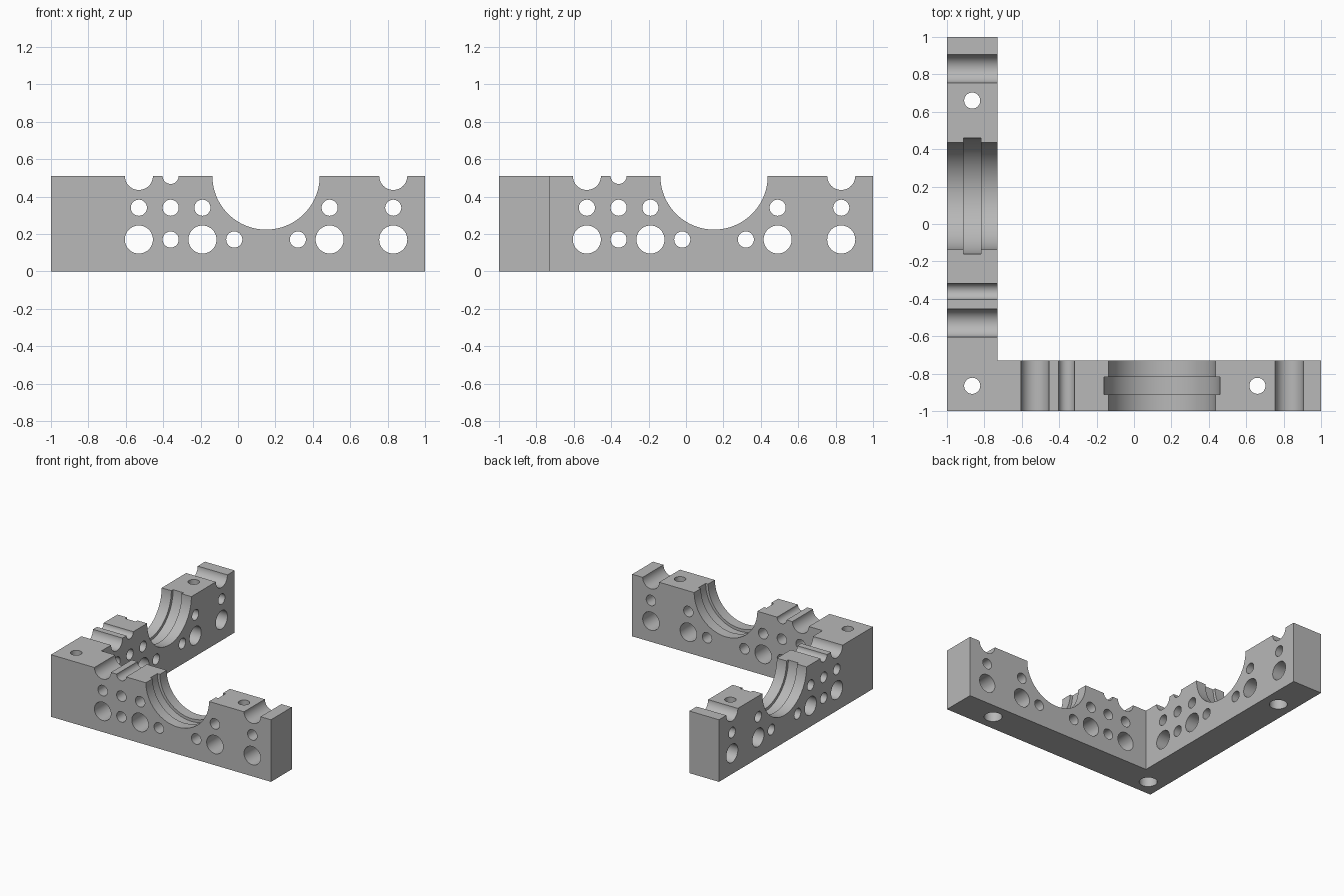
import bpy
import bmesh
import math
from mathutils import Vector

if "Cube" in bpy.data.objects:
    bpy.data.objects.remove(bpy.data.objects["Cube"], do_unlink=True)

HEIGHT = 0.51
INNER = -0.73            # inner face of both arms
MID = (INNER - 1) / 2    # centre line of both arms
OUT, IN = -1.05, INNER + 0.05
SMALL, LARGE = 0.043, 0.075

grey = bpy.data.materials.new("machined grey")
grey.use_nodes = True
grey.diffuse_color = (0.48, 0.48, 0.48, 1)
grey.node_tree.nodes["Principled BSDF"].inputs["Base Color"].default_value = grey.diffuse_color


def make_object(name, bm):
    bmesh.ops.recalc_face_normals(bm, faces=bm.faces)
    mesh = bpy.data.meshes.new(name)
    bm.to_mesh(mesh)
    bm.free()
    obj = bpy.data.objects.new(name, mesh)
    bpy.context.collection.objects.link(obj)
    mesh.materials.append(grey)
    return obj


def stepped_bore(bm, steps, place, sides=64):
    """Closed round cutter: steps are (distance along axis, radius)."""
    rings = []
    for t, r in steps:
        angles = [2 * math.pi * i / sides for i in range(sides)]
        rings.append([bm.verts.new(place(r * math.cos(a), r * math.sin(a), t)) for a in angles])
    for low, high in zip(rings, rings[1:]):
        for i in range(sides):
            j = (i + 1) % sides
            bm.faces.new((low[i], low[j], high[j], high[i]))
    bm.faces.new(rings[0])
    bm.faces.new(rings[-1])


# L-shaped block
bm = bmesh.new()
outline = [(-1, -1), (1, -1), (1, INNER), (INNER, INNER), (INNER, 1), (-1, 1)]
base = bm.faces.new([bm.verts.new((x, y, 0)) for x, y in outline])
top = bmesh.ops.extrude_face_region(bm, geom=[base])["geom"]
bmesh.ops.translate(bm, vec=(0, 0, HEIGHT), verts=[g for g in top if isinstance(g, bmesh.types.BMVert)])
block = make_object("corner_bearing_block", bm)

# Cross bores and open top channels: position along arm, height, radius
bores = [(s, 0.34, SMALL) for s in (-0.53, -0.36, -0.19, 0.49, 0.83)]
bores += [(s, 0.17, LARGE) for s in (-0.53, -0.19, 0.49, 0.83)]
bores += [(s, 0.17, SMALL) for s in (-0.36, -0.02, 0.32)]
bores += [(-0.53, HEIGHT, LARGE), (-0.36, HEIGHT, SMALL), (0.83, HEIGHT, LARGE)]

bm = bmesh.new()
for swap in (False, True):
    def arm(s, z):
        def place(u, v, t):
            return Vector((t, s + u, z + v) if swap else (s + u, t, z + v))
        return place

    for s, z, r in bores:
        stepped_bore(bm, [(OUT, r), (IN, r)], arm(s, z))

    # Bearing seat with its retaining groove
    seat, groove = 0.287, 0.31
    stepped_bore(bm, [(OUT, seat), (MID - 0.047, seat), (MID - 0.047, groove),
                      (MID + 0.047, groove), (MID + 0.047, seat), (IN, seat)],
                 arm(0.15, HEIGHT), sides=128)

# Vertical bolt holes, counterbored from below
for cx, cy in ((MID, MID), (0.66, MID), (MID, 0.66)):
    stepped_bore(bm, [(-0.05, 0.068), (0.1, 0.068), (0.1, SMALL), (HEIGHT + 0.05, SMALL)],
                 lambda u, v, t: Vector((cx + u, cy + v, t)))
cutter = make_object("bore_cutter", bm)
cutter.hide_render = True

# Cut all bores, then shade the curved walls smooth
cut = block.modifiers.new("bores", "BOOLEAN")
cut.operation = "DIFFERENCE"
cut.solver = "EXACT"
cut.object = cutter
bpy.ops.object.select_all(action="DESELECT")
block.select_set(True)
bpy.context.view_layer.objects.active = block
bpy.ops.object.modifier_apply(modifier=cut.name)
bpy.data.objects.remove(cutter, do_unlink=True)
bpy.ops.object.shade_smooth_by_angle(angle=math.radians(30))
